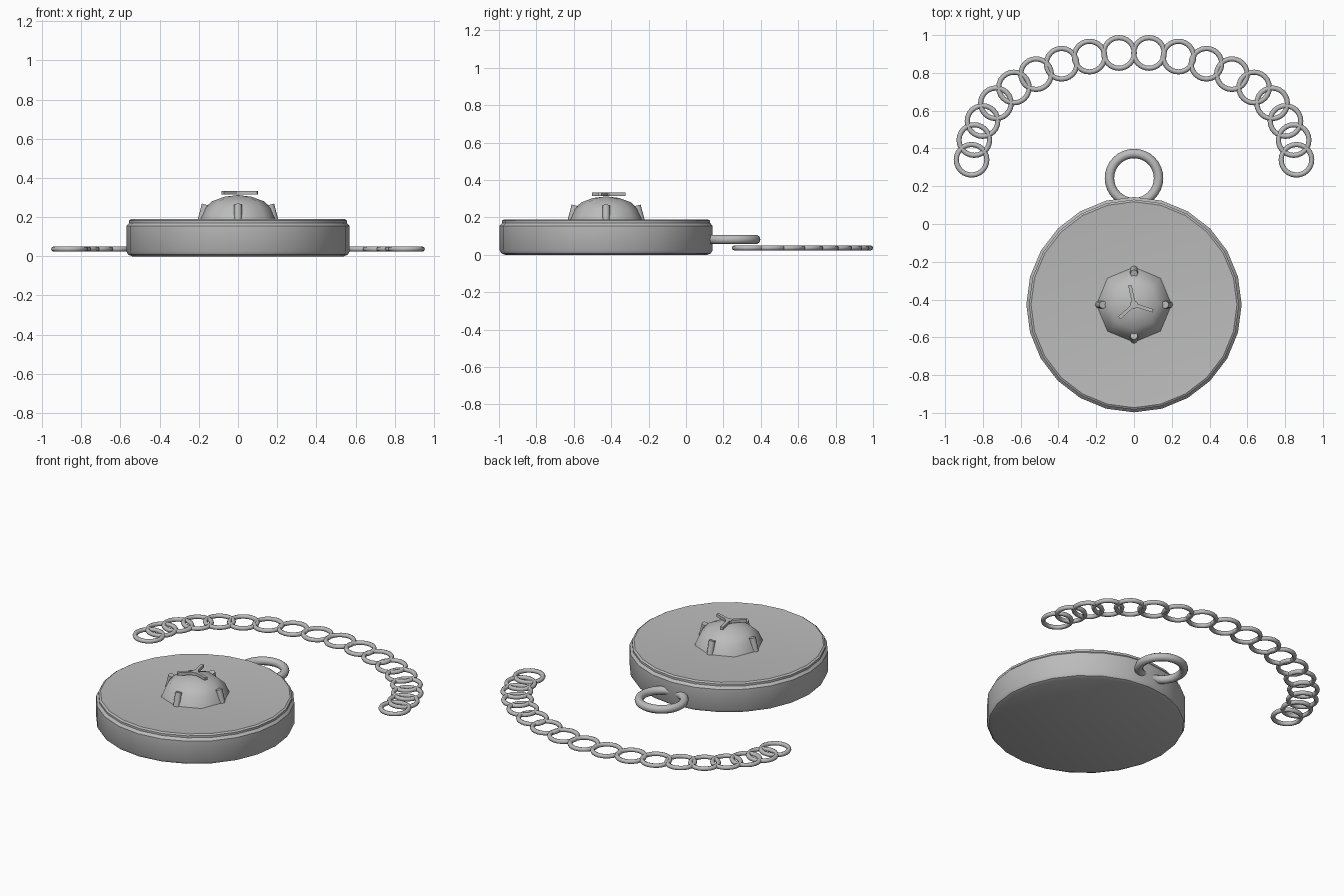
import bpy, bmesh, math
from mathutils import Vector

cube = bpy.data.objects.get("Cube")
if cube:
    bpy.data.objects.remove(cube, do_unlink=True)

# One plain metal colour
metal = bpy.data.materials.new("grey metal")
metal.use_nodes = True
metal.diffuse_color = (0.5, 0.5, 0.5, 1)
metal.node_tree.nodes["Principled BSDF"].inputs["Base Color"].default_value = (0.5, 0.5, 0.5, 1)

CENTRE = Vector((0, -0.427, 0))


def finish(obj, name, angle=40):
    obj.name = name
    obj.data.materials.append(metal)
    bpy.ops.object.select_all(action="DESELECT")
    obj.select_set(True)
    bpy.context.view_layer.objects.active = obj
    bpy.ops.object.shade_smooth_by_angle(angle=math.radians(angle))
    return obj


def lathe(name, profile, sides, angle):
    bm = bmesh.new()
    verts = [bm.verts.new((r, 0, z)) for r, z in profile]
    edges = [bm.edges.new(pair) for pair in zip(verts, verts[1:])]
    bmesh.ops.spin(bm, geom=verts + edges, axis=(0, 0, 1), cent=(0, 0, 0),
                   angle=math.tau, steps=sides)
    bmesh.ops.remove_doubles(bm, verts=bm.verts, dist=0.0005)
    bmesh.ops.recalc_face_normals(bm, faces=bm.faces)
    mesh = bpy.data.meshes.new(name)
    bm.to_mesh(mesh)
    bm.free()
    obj = bpy.data.objects.new(name, mesh)
    bpy.context.collection.objects.link(obj)
    obj.location = CENTRE
    return finish(obj, name, angle)


def ring(name, location, major, minor, sides, tube_sides):
    bpy.ops.mesh.primitive_torus_add(location=location, major_radius=major, minor_radius=minor,
                                     major_segments=sides, minor_segments=tube_sides)
    return finish(bpy.context.object, name, 60)


# Round pendant body with chamfered base and a thin rim on top
lathe("pendant_body", [(0, 0), (0.54, 0), (0.56, 0.008), (0.57, 0.025), (0.57, 0.155),
                       (0.556, 0.17), (0.556, 0.183), (0.545, 0.19), (0.53, 0.188), (0, 0.188)], 24, 35)

# Faceted gem
lathe("gem_dome", [(0.2, 0.185), (0.173, 0.245), (0.132, 0.281), (0.07, 0.304), (0, 0.313)], 8, 50)

# Four prongs leaning against the gem
for i in range(4):
    turn = i * math.pi / 2
    out = Vector((math.cos(turn), math.sin(turn), 0))
    foot = CENTRE + out * 0.187 + Vector((0, 0, 0.18))
    tip = CENTRE + out * 0.165 + Vector((0, 0, 0.264))
    bpy.ops.mesh.primitive_cylinder_add(vertices=8, radius=0.02, depth=(tip - foot).length,
                                        location=(foot + tip) / 2)
    prong = bpy.context.object
    prong.rotation_euler = (tip - foot).to_track_quat("Z", "Y").to_euler()
    finish(prong, f"prong_{i + 1}", 50)

# Three thin bars crossing over the gem
for i in range(3):
    turn = math.radians(102 + 120 * i)
    middle = CENTRE + Vector((math.cos(turn), math.sin(turn), 0)) * 0.042
    bpy.ops.mesh.primitive_cube_add(size=1, location=middle + Vector((0, 0, 0.324)),
                                    rotation=(0, 0, turn))
    bar = bpy.context.object
    bar.scale = (0.125, 0.018, 0.018)
    finish(bar, f"star_bar_{i + 1}", 30)

# Hanging loop at the back
ring("hanging_loop", (0, 0.243, 0.082), 0.13, 0.025, 32, 10)

# Chain of flat links along a half ellipse
LINKS = 18
for i in range(LINKS):
    t = math.pi * i / (LINKS - 1)
    ring(f"chain_link_{i + 1}", (0.86 * math.cos(t), 0.34 + 0.568 * math.sin(t), 0.037),
         0.081, 0.0135, 24, 8)
